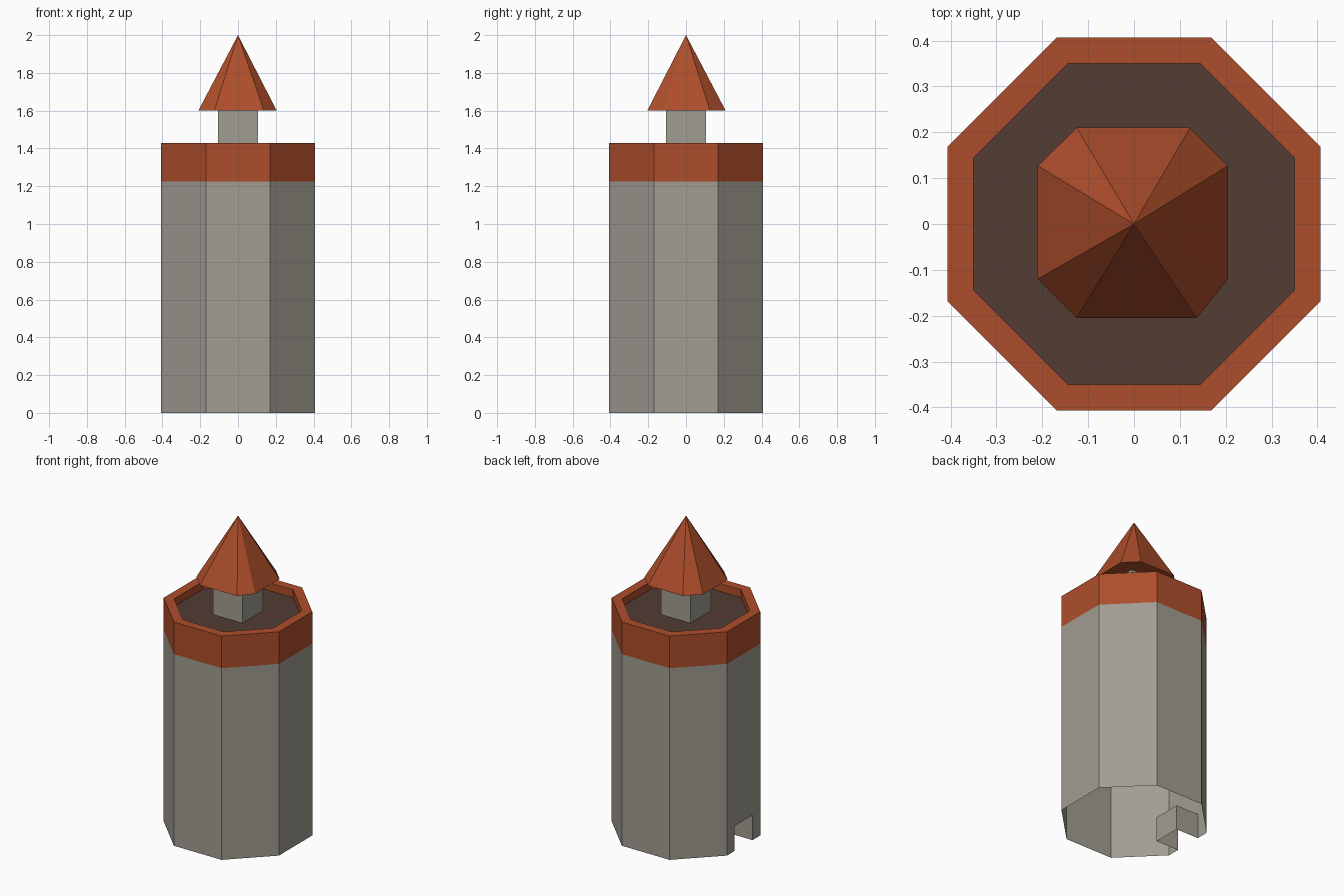
import bpy, bmesh, math

if "Cube" in bpy.data.objects:
    bpy.data.objects.remove(bpy.data.objects["Cube"])


def material(name, rgb):
    m = bpy.data.materials.new(name)
    m.diffuse_color = (*rgb, 1)
    m.use_nodes = True
    m.node_tree.nodes["Principled BSDF"].inputs["Base Color"].default_value = m.diffuse_color
    return m


STONE = material("grey_stone", (0.36, 0.335, 0.29))
RED = material("red_tile", (0.42, 0.076, 0.024))
DARK = material("dark_brown", (0.084, 0.045, 0.034))


def finish(name, bm, mats):
    me = bpy.data.meshes.new(name)
    bm.to_mesh(me)
    bm.free()
    for m in mats:
        me.materials.append(m)
    ob = bpy.data.objects.new(name, me)
    bpy.context.collection.objects.link(ob)
    return ob


def octagon(bm, apothem, z):
    r = apothem / math.cos(math.pi / 8)
    return [bm.verts.new((r * math.cos(a), r * math.sin(a), z))
            for a in (math.radians(22.5 + 45 * i) for i in range(8))]


def bridge(bm, lo, hi, mat, skip=None):
    n = len(lo)
    for i in range(n):
        if i != skip:
            j = (i + 1) % n
            bm.faces.new((lo[i], lo[j], hi[j], hi[i])).material_index = mat


# Tower: open-bottomed octagonal shell with red parapet and sunken dark floor
A = 0.407
bm = bmesh.new()
base = octagon(bm, A, 0)
band = octagon(bm, A, 1.225)
rim = octagon(bm, A, 1.43)
rim_in = octagon(bm, 0.35, 1.43)
floor = octagon(bm, 0.35, 1.38)
bridge(bm, base, band, 0, skip=3)
bridge(bm, band, rim, 1)
bridge(bm, rim, rim_in, 1)
bridge(bm, rim_in, floor, 1)
bm.faces.new(floor).material_index = 2

# Doorway: notch in the -x wall with a recess pushed inwards
w, h, depth = 0.09, 0.16, 0.16
outline = [(w, 0), (w, h), (-w, h), (-w, 0)]
outer = [bm.verts.new((-A, y, z)) for y, z in outline]
inner = [bm.verts.new((-A + depth, y, z)) for y, z in outline]
bm.faces.new((base[3], outer[0], outer[1], band[3]))
bm.faces.new((outer[1], outer[2], band[4], band[3]))
bm.faces.new((outer[2], outer[3], base[4], band[4]))
for i in range(3):
    bm.faces.new((outer[i], inner[i], inner[i + 1], outer[i + 1]))
bm.faces.new(inner)
# merge the split wall strips into one flat face
wall = [f for f in bm.faces if all(abs(v.co.x + A) < 1e-4 for v in f.verts)
        and f.material_index == 0]
bmesh.ops.dissolve_faces(bm, faces=wall)
bmesh.ops.recalc_face_normals(bm, faces=bm.faces)
if sum(f.normal.z for f in bm.faces if f.material_index == 2) < 0:
    bmesh.ops.reverse_faces(bm, faces=bm.faces)
finish("tower", bm, [STONE, RED, DARK])

# Square post carrying the roof
bm = bmesh.new()
bmesh.ops.create_cube(bm, size=1)
for v in bm.verts:
    v.co = (v.co.x * 0.21, v.co.y * 0.21, 1.49 + v.co.z * 0.22)
finish("roof_post", bm, [STONE])

# Pointed roof on a chamfered square base
bm = bmesh.new()
pts = [(0.205, -0.12), (0.205, 0.127), (0.122, 0.21), (-0.125, 0.21),
       (-0.21, 0.127), (-0.21, -0.12), (-0.125, -0.205), (0.137, -0.205)]
ring = [bm.verts.new((x, y, 1.6)) for x, y in pts]
tip = bm.verts.new((0, 0, 2))
for i in range(8):
    bm.faces.new((ring[i], ring[(i + 1) % 8], tip))
bm.faces.new(ring[::-1])
finish("pointed_roof", bm, [RED])
